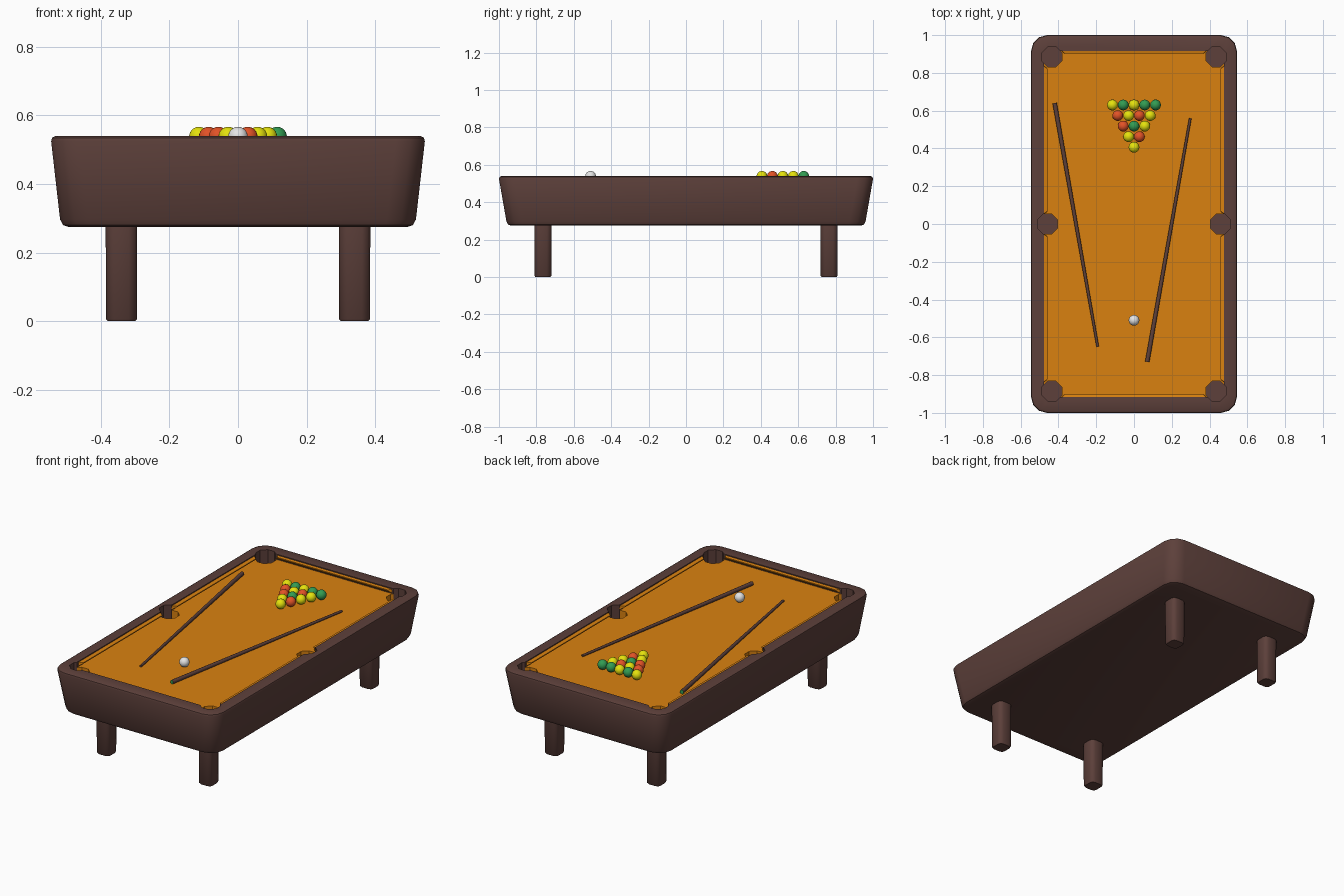
import bpy, bmesh, math
from mathutils import Vector, Matrix

if "Cube" in bpy.data.objects:
    bpy.data.objects.remove(bpy.data.objects["Cube"])


def material(name, rgb):
    m = bpy.data.materials.new(name)
    m.diffuse_color = (*rgb, 1)
    m.use_nodes = True
    m.node_tree.nodes["Principled BSDF"].inputs["Base Color"].default_value = m.diffuse_color
    return m


WOOD = material("dark wood", (0.109, 0.051, 0.043))
FELT = material("orange felt", (0.70, 0.222, 0.005))
YELLOW = material("yellow", (0.78, 0.76, 0.004))
RED = material("red", (0.76, 0.085, 0.020))
GREEN = material("green", (0.032, 0.33, 0.085))
WHITE = material("white", (0.78, 0.78, 0.78))


def make(name, bm, mats, smooth=None):
    bmesh.ops.recalc_face_normals(bm, faces=bm.faces[:])
    me = bpy.data.meshes.new(name)
    bm.to_mesh(me)
    bm.free()
    for m in mats:
        me.materials.append(m)
    ob = bpy.data.objects.new(name, me)
    bpy.context.collection.objects.link(ob)
    if smooth:
        bpy.ops.object.select_all(action='DESELECT')
        ob.select_set(True)
        bpy.context.view_layer.objects.active = ob
        bpy.ops.object.shade_smooth_by_angle(angle=math.radians(smooth))
    return ob


def ring(hx, hy, r, z, seg):
    """Rounded rectangle outline."""
    pts = []
    for k, (sx, sy) in enumerate([(1, 1), (-1, 1), (-1, -1), (1, -1)]):
        for i in range(seg + 1):
            a = math.pi / 2 * (k + i / seg)
            pts.append((sx * (hx - r) + r * math.cos(a), sy * (hy - r) + r * math.sin(a), z))
    return pts


def loft(rings, seg, offset=(0, 0, 0)):
    bm = bmesh.new()
    loops = [[bm.verts.new(Vector(p) + Vector(offset)) for p in ring(*r, seg)] for r in rings]
    n = len(loops[0])
    for a, b in zip(loops, loops[1:]):
        for i in range(n):
            bm.faces.new((a[i], a[(i + 1) % n], b[(i + 1) % n], b[i]))
    bm.faces.new(loops[0])
    bm.faces.new(loops[-1])
    return bm


BED = 0.508

# Table body: tapered tray with rounded corners and a recessed bed
body = make("table_body", loft([
    (0.495, 0.935, 0.07, 0.275), (0.510, 0.951, 0.08, 0.280), (0.519, 0.960, 0.085, 0.297),
    (0.545, 1.0, 0.085, 0.525), (0.542, 0.997, 0.083, 0.535), (0.533, 0.988, 0.08, 0.540),
    (0.477, 0.917, 0.02, 0.540), (0.477, 0.917, 0.02, 0.420)], 3), [WOOD], 35)

# Felt bed slab
felt = make("felt_bed", loft([(0.477, 0.917, 0.02, 0.42), (0.477, 0.917, 0.02, BED)], 3), [FELT])

# Six octagonal pockets cut through felt and rail
bm = bmesh.new()
for x, y in [(sx * px, sy * py) for sx in (-1, 1)
             for px, py, sides in ((0.435, 0.885, (-1, 1)), (0.458, 0, (1,))) for sy in sides]:
    bmesh.ops.create_cone(bm, cap_ends=True, segments=8, radius1=0.057, radius2=0.057, depth=0.2,
                          matrix=Matrix.Translation((x, y, 0.515)) @ Matrix.Rotation(math.pi / 8, 4, 'Z'))
cutter = make("pocket_cutter", bm, [])
cutter.hide_render = True
cutter.hide_viewport = True
cutter.display_type = 'WIRE'
for ob in (body, felt):
    mod = ob.modifiers.new("pockets", 'BOOLEAN')
    mod.operation = 'DIFFERENCE'
    mod.solver = 'EXACT'
    mod.object = cutter


# Cushions: wedge strips along the rails, undercut below the nose
def cushion(name, start, end, wall, nose, swap, sign):
    bm = bmesh.new()
    profile = [(wall + 0.004, 0.535, 0), (nose, 0.531, 0.018), (nose, 0.525, 0.018), (wall, 0.512, 0)]
    ends = []
    for t, s in ((start, 1), (end, -1)):
        loop = []
        for d, z, inset in profile:
            p = (t + s * inset, d * sign) if swap else (d * sign, t + s * inset)
            loop.append(bm.verts.new((*p, z)))
        ends.append(loop)
        bm.faces.new(loop)
    for i in range(4):
        j = (i + 1) % 4
        bm.faces.new((ends[0][i], ends[0][j], ends[1][j], ends[1][i]))
    make(name, bm, [FELT])


for s in (-1, 1):
    cushion("end_cushion", -0.385, 0.385, 0.917, 0.902, True, s)
    cushion("side_cushion_back", 0.052, 0.838, 0.477, 0.455, False, s)
    cushion("side_cushion_front", -0.838, -0.052, 0.477, 0.455, False, s)

# Four legs with rounded corners
for sx in (-1, 1):
    for sy in (-1, 1):
        make("leg", loft([(0.040, 0.040, 0.02, 0), (0.045, 0.045, 0.024, 0.006),
                          (0.046, 0.046, 0.024, 0.30)], 2, (sx * 0.34, sy * 0.765, 0)), [WOOD], 50)


# Balls: triangle rack plus the white ball
R = 0.0285


def ball(name, x, y, mat):
    bm = bmesh.new()
    bmesh.ops.create_uvsphere(bm, u_segments=20, v_segments=12, radius=R,
                              matrix=Matrix.Translation((x, y, 0.5385)))
    make(name, bm, [mat], 60)


colours = {'Y': YELLOW, 'R': RED, 'G': GREEN}
for row, letters in enumerate(["Y", "YR", "RGY", "RYRY", "YGYGG"]):
    for i, c in enumerate(letters):
        ball("racked_ball", (i - row / 2) * 0.057, 0.406 + row * 0.056, colours[c])
ball("cue_ball", 0, -0.51, WHITE)


# Cues: tapered rods lying on the felt, green butt face
def cue(name, butt, tip):
    a, b = Vector((*butt, BED + 0.012)), Vector((*tip, BED + 0.008))
    d = b - a
    bm = bmesh.new()
    bmesh.ops.create_cone(bm, cap_ends=True, segments=10, radius1=0.012, radius2=0.007, depth=d.length,
                          matrix=Matrix.Translation((a + b) / 2) @ d.to_track_quat('Z', 'Y').to_matrix().to_4x4())
    bm.normal_update()
    for f in bm.faces:
        f.material_index = int(f.normal.dot(d.normalized()) < -0.9)
    make(name, bm, [WOOD, GREEN], 50)


cue("left_cue", (-0.42, 0.64), (-0.192, -0.65))
cue("right_cue", (0.07, -0.73), (0.298, 0.56))
